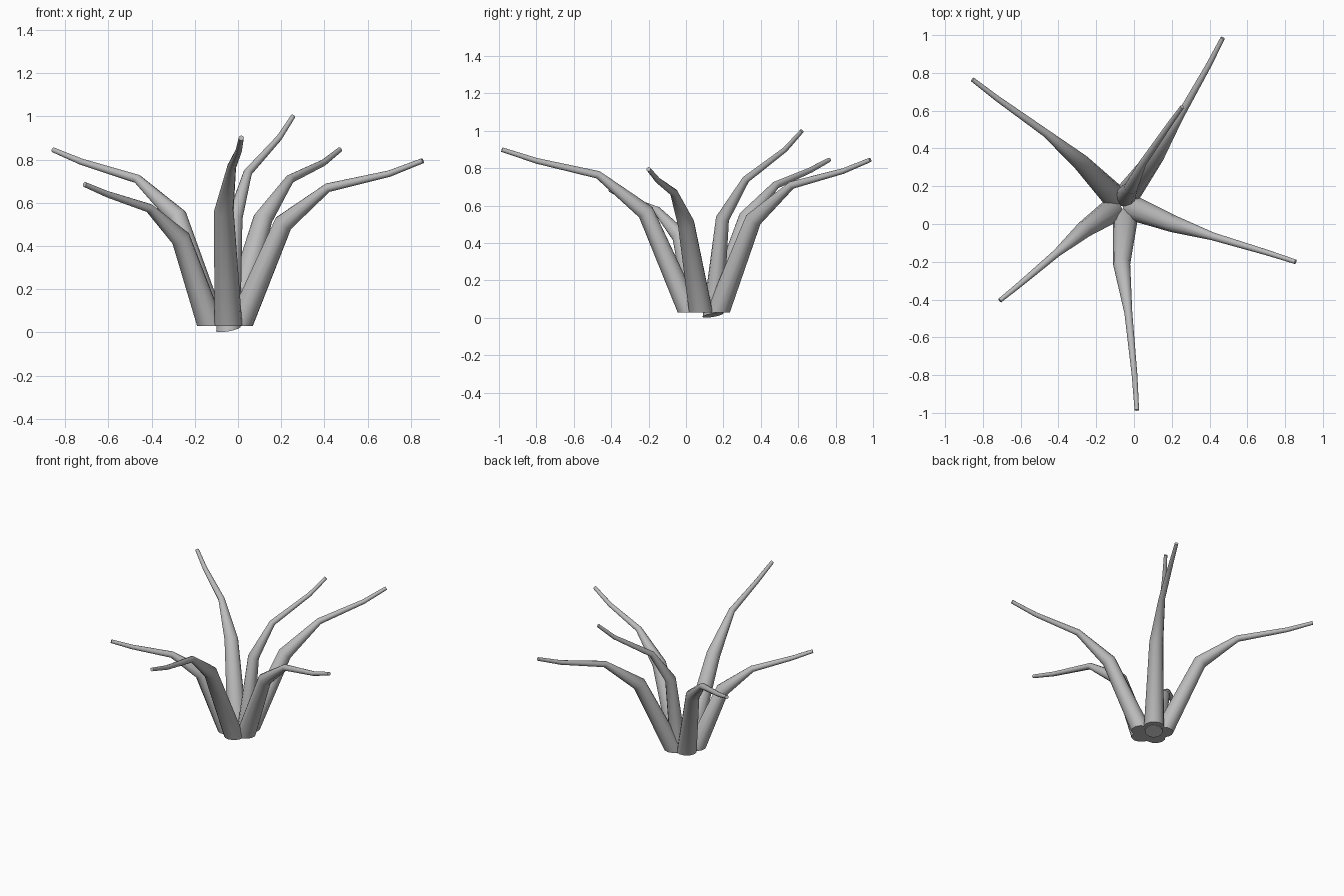
import bpy, bmesh, math
from mathutils import Vector

if "Cube" in bpy.data.objects:
    bpy.data.objects.remove(bpy.data.objects["Cube"])

SIDES = 12
RADII = (0.065, 0.045, 0.021, 0.015, 0.012)

mat = bpy.data.materials.new("pale grey")
mat.diffuse_color = (0.5, 0.5, 0.5, 1)
mat.use_nodes = True
mat.node_tree.nodes["Principled BSDF"].inputs["Base Color"].default_value = mat.diffuse_color


def stalk(name, path, radii=RADII, base_normal=(0, 0, 1)):
    """Tapered bent tube: a ring at each bend, capped at both ends."""
    pts = [Vector(p) for p in path]
    bm = bmesh.new()
    rings = []
    for i, p in enumerate(pts):
        a, b = pts[max(i - 1, 0)], pts[min(i + 1, len(pts) - 1)]
        n = (p - a).normalized() + (b - p).normalized()
        if i == 0:
            n = Vector(base_normal)
        n.normalize()
        # ring frame from a side vector fixed by the stalk's heading
        lean = pts[-1] - pts[0]
        side = Vector((-lean.y, lean.x, 0)).normalized()
        u = (side - n * side.dot(n)).normalized()
        v = n.cross(u)
        rings.append([bm.verts.new(p + radii[i] * (
            u * math.cos(2 * math.pi * k / SIDES) + v * math.sin(2 * math.pi * k / SIDES)))
            for k in range(SIDES)])
    for r, s in zip(rings, rings[1:]):
        for k in range(SIDES):
            m = (k + 1) % SIDES
            bm.faces.new((r[k], r[m], s[m], s[k]))
    bm.faces.new(rings[0][::-1])
    bm.faces.new(rings[-1])
    bmesh.ops.recalc_face_normals(bm, faces=bm.faces)
    me = bpy.data.meshes.new(name)
    bm.to_mesh(me)
    bm.free()
    me.materials.append(mat)
    ob = bpy.data.objects.new(name, me)
    bpy.context.collection.objects.link(ob)
    bpy.ops.object.select_all(action='DESELECT')
    ob.select_set(True)
    bpy.context.view_layer.objects.active = ob
    bpy.ops.object.shade_smooth_by_angle(angle=math.radians(40))


# outer ring of five stalks
stalk("front_stalk", [(-.045, .02, .03), (-.065, -.215, .565), (-.03, -.47, .765),
                      (.003, -.80, .84), (.015, -.985, .90)])
stalk("right_stalk", [(.005, .08, .03), (.21, 0, .505), (.415, -.065, .67),
                      (.70, -.15, .735), (.855, -.20, .795)])
stalk("back_stalk", [(-.025, .17, .03), (.115, .36, .525), (.24, .565, .71),
                     (.395, .84, .785), (.47, .985, .845)])
stalk("back_left_stalk", [(-.115, .155, .03), (-.28, .325, .535), (-.465, .48, .71),
                          (-.725, .665, .79), (-.855, .765, .845)])
stalk("left_stalk", [(-.125, .065, .03), (-.265, -.03, .435), (-.41, -.155, .575),
                     (-.605, -.32, .64), (-.71, -.405, .685)])

# tall centre stalk, with a slightly tilted foot
stalk("centre_stalk", [(-.045, .145, .015), (-.015, .195, .53), (.045, .32, .74),
                       (.19, .53, .90), (.255, .62, 1.0)],
      radii=(.057, .036, .02, .014, .011), base_normal=(-.18, -.18, 1))
